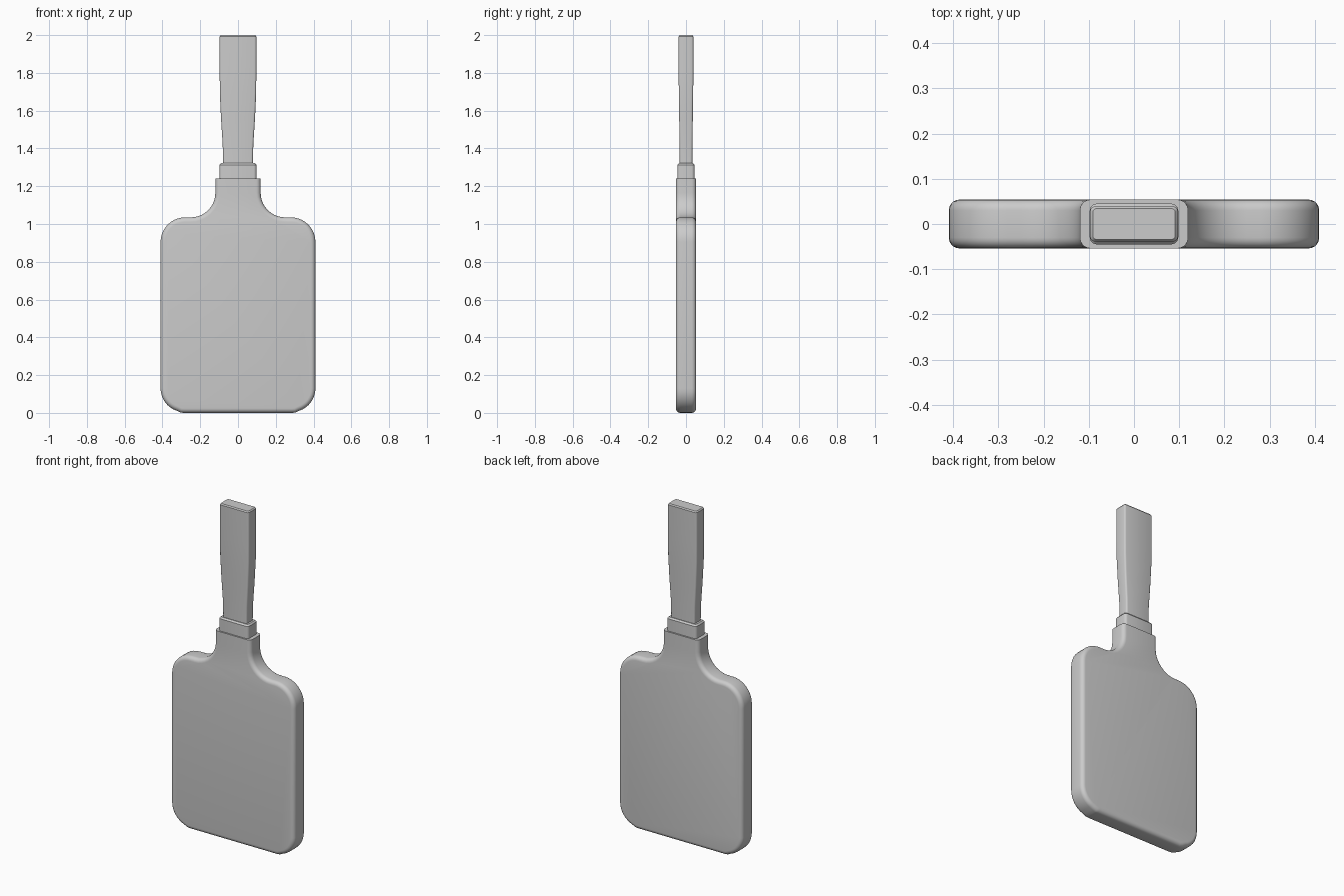
import bpy, bmesh, math

if "Cube" in bpy.data.objects:
    bpy.data.objects.remove(bpy.data.objects["Cube"])


def finish(bm, name, angle=35):
    bmesh.ops.recalc_face_normals(bm, faces=bm.faces)
    mesh = bpy.data.meshes.new(name)
    bm.to_mesh(mesh)
    bm.free()
    obj = bpy.data.objects.new(name, mesh)
    bpy.context.collection.objects.link(obj)
    bpy.ops.object.select_all(action='DESELECT')
    obj.select_set(True)
    bpy.context.view_layer.objects.active = obj
    bpy.ops.object.shade_smooth_by_angle(angle=math.radians(angle))
    return obj


def arc(cx, cz, r, start, end, n=10):
    angles = [math.radians(start + (end - start) * i / n) for i in range(n + 1)]
    return [(cx + r * math.cos(a), cz + r * math.sin(a)) for a in angles]


def loft(name, sections, steps=3):
    """Rounded rectangles (z, half width, half depth, corner radius) joined upward."""
    bm = bmesh.new()
    rings = []
    for z, hx, hy, r in sections:
        pts = []
        for sx, sy, a in ((1, 1, 0), (-1, 1, 90), (-1, -1, 180), (1, -1, 270)):
            pts += arc(sx * (hx - r), sy * (hy - r), r, a, a + 90, steps)
        rings.append([bm.verts.new((x, y, z)) for x, y in pts])
    for low, high in zip(rings, rings[1:]):
        for i in range(len(low)):
            j = (i + 1) % len(low)
            bm.faces.new((low[i], low[j], high[j], high[i]))
    bm.faces.new(rings[0][::-1])
    bm.faces.new(rings[-1])
    return finish(bm, name)


# Paddle blade: mirrored outline, extruded, long rims rounded over
half = (arc(0.285, 0.13, 0.125, -90, 0)
        + arc(0.28, 0.905, 0.13, 0, 90)
        + arc(0.25, 1.165, 0.13, 270, 180)
        + [(0.12, 1.24)])
outline = half + [(-x, z) for x, z in reversed(half)]
T = 0.054
NECK_TOP = 1.24
bm = bmesh.new()
face = bm.faces.new([bm.verts.new((x, -T, z - 0.005 if z < 0.01 else z)) for x, z in outline])
ext = bmesh.ops.extrude_face_region(bm, geom=[face])
for v in ext['geom']:
    if isinstance(v, bmesh.types.BMVert):
        v.co.y = T
bmesh.ops.recalc_face_normals(bm, faces=bm.faces)
rims = [e for e in bm.edges
        if abs(e.verts[0].co.y - e.verts[1].co.y) < 1e-6
        and min(v.co.z for v in e.verts) < NECK_TOP - 0.001]
bmesh.ops.bevel(bm, geom=rims, offset=0.024, offset_type='OFFSET',
                segments=5, profile=0.5, affect='EDGES')
finish(bm, "paddle_blade")

# Collar between blade and handle
loft("collar", [(1.235, 0.098, 0.045, 0.015), (1.313, 0.098, 0.045, 0.015),
                (1.322, 0.090, 0.037, 0.010)])

# Handle flaring towards the butt
loft("handle", [(1.315, 0.079, 0.033, 0.010), (1.42, 0.081, 0.034, 0.010),
                (1.56, 0.090, 0.036, 0.010), (1.69, 0.096, 0.038, 0.010),
                (1.80, 0.097, 0.039, 0.010), (1.993, 0.097, 0.039, 0.010),
                (2.0, 0.091, 0.034, 0.007)])
